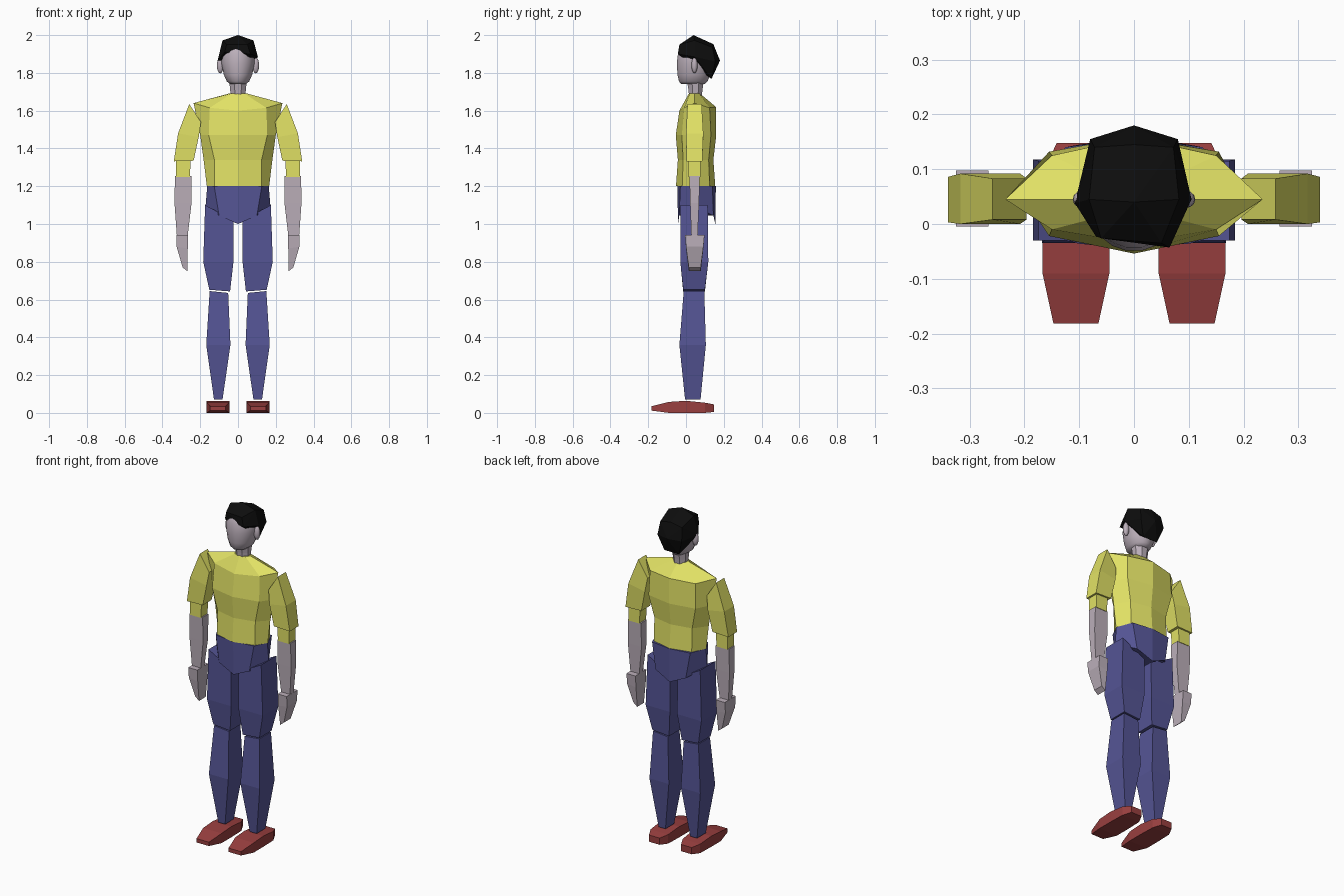
import bpy, bmesh, math


def material(name, rgb):
    m = bpy.data.materials.new(name)
    m.diffuse_color = (*rgb, 1)
    return m


YELLOW = material("yellow_cloth", (0.75, 0.75, 0.13))
BLUE = material("blue_cloth", (0.09, 0.09, 0.30))
RED = material("red_leather", (0.32, 0.05, 0.05))
SKIN = material("skin", (0.50, 0.43, 0.49))
BLACK = material("black_hair", (0.004, 0.004, 0.004))


def finish(name, bm, mat, mirror=False, smooth=False):
    bmesh.ops.recalc_face_normals(bm, faces=bm.faces[:])
    me = bpy.data.meshes.new(name)
    bm.to_mesh(me)
    bm.free()
    me.materials.append(mat)
    ob = bpy.data.objects.new(name, me)
    bpy.context.collection.objects.link(ob)
    if mirror:
        mod = ob.modifiers.new("mirror", 'MIRROR')
        mod.use_mirror_merge = False
    if smooth:
        for p in me.polygons:
            p.use_smooth = True
    return ob


def loft(name, rings, mat, **kw):
    """Skin closed rings of equal point count and cap both ends."""
    bm = bmesh.new()
    vs = [[bm.verts.new(p) for p in r] for r in rings]
    n = len(vs[0])
    for a, b in zip(vs, vs[1:]):
        for i in range(n):
            j = (i + 1) % n
            bm.faces.new((a[i], a[j], b[j], b[i]))
    bm.faces.new(vs[0])
    bm.faces.new(vs[-1])
    return finish(name, bm, mat, **kw)


def box(x0, z0, x1, z1, y0, y1):
    """Four-sided limb section; inner and outer sides may differ in height."""
    return [(x0, y0, z0), (x1, y0, z1), (x1, y1, z1), (x0, y1, z0)]


def octagon(side, mid, front, back, zf, zm, zs, my=(-0.02, 0.13), zb=None):
    """Eight-sided trunk section; heights at front, corners, sides, back."""
    zb = zf if zb is None else zb
    f, b = my
    return [(0, front, zf), (mid, f, zm), (side, 0.045, zs), (mid, b, zm),
            (0, back, zb), (-mid, b, zm), (-side, 0.045, zs), (-mid, f, zm)]


# Shoes: sections along y (y, half width, bottom, top)
shoe = []
for y, w, z0, z1 in [(-0.182, 0.041, 0.012, 0.035), (-0.09, 0.061, 0, 0.058),
                     (0.0, 0.061, 0, 0.064), (0.10, 0.058, 0, 0.054),
                     (0.148, 0.035, 0.005, 0.045)]:
    c = 0.106
    shoe.append([(c - w, y, z0), (c + w, y, z0), (c + w, y, z1), (c - w, y, z1)])
loft("shoes", shoe, RED, mirror=True)

# Legs
loft("lower_legs", [box(0.082, 0.07, 0.127, 0.07, -0.005, 0.077),
                    box(0.04, 0.36, 0.168, 0.36, -0.035, 0.105),
                    box(0.052, 0.635, 0.15, 0.645, -0.012, 0.097)],
     BLUE, mirror=True)
loft("thighs", [box(0.042, 0.643, 0.152, 0.652, -0.015, 0.10),
                box(0.024, 0.80, 0.184, 0.80, -0.03, 0.118),
                box(0.024, 1.02, 0.174, 1.10, -0.03, 0.115)],
     BLUE, mirror=True)

# Pelvis with a V-shaped lower edge
loft("pelvis", [octagon(0.172, 0.10, -0.042, 0.155, 1.0, 1.045, 1.09, (-0.036, 0.145)),
                octagon(0.163, 0.126, -0.046, 0.158, 1.2, 1.2, 1.2, (-0.03, 0.14))],
     BLUE)

# Shirt body
loft("shirt_body", [octagon(0.165, 0.125, -0.053, 0.155, 1.2, 1.2, 1.2, (-0.02, 0.125)),
                    octagon(0.182, 0.125, -0.043, 0.145, 1.34, 1.34, 1.34, (-0.015, 0.12)),
                    octagon(0.20, 0.155, -0.054, 0.16, 1.47, 1.47, 1.47, (-0.022, 0.132)),
                    octagon(0.235, 0.15, -0.035, 0.158, 1.60, 1.615, 1.64, (-0.01, 0.125), 1.62),
                    octagon(0.05, 0.035, 0.015, 0.075, 1.69, 1.69, 1.69, (0.02, 0.07))],
     YELLOW)

# Arms
loft("sleeves", [box(0.235, 1.335, 0.34, 1.332, 0.003, 0.086),
                 box(0.208, 1.46, 0.317, 1.48, 0.0, 0.092),
                 box(0.196, 1.54, 0.258, 1.635, 0.008, 0.083)],
     YELLOW, mirror=True)
loft("cuffs", [box(0.255, 1.25, 0.328, 1.25, 0.013, 0.076),
               box(0.25, 1.345, 0.328, 1.345, 0.013, 0.076)],
     YELLOW, mirror=True)
loft("forearms", [box(0.266, 0.94, 0.324, 0.94, 0.028, 0.062),
                  box(0.246, 1.11, 0.336, 1.11, 0.022, 0.069),
                  box(0.247, 1.253, 0.334, 1.253, 0.018, 0.073)],
     SKIN, mirror=True)
loft("hands", [box(0.268, 0.75, 0.293, 0.77, 0.015, 0.078),
               box(0.266, 0.87, 0.325, 0.88, 0.0, 0.092),
               box(0.266, 0.942, 0.325, 0.942, -0.005, 0.098)],
     SKIN, mirror=True)


# Neck and head: elliptical sections (z, half width, front y, back y)
def ellipses(sections, n):
    out = []
    for z, w, y0, y1 in sections:
        c, d = (y0 + y1) / 2, (y1 - y0) / 2
        out.append([(w * math.cos(2 * math.pi * (i + 0.5) / n),
                     c + d * math.sin(2 * math.pi * (i + 0.5) / n), z)
                    for i in range(n)])
    return out


loft("neck", ellipses([(1.66, 0.04, 0.015, 0.085), (1.71, 0.045, 0.01, 0.09),
                       (1.77, 0.052, 0.0, 0.10)], 8), SKIN)
loft("head", ellipses([(1.74, 0.042, -0.025, 0.10), (1.755, 0.06, -0.038, 0.115),
                       (1.79, 0.076, -0.046, 0.13), (1.85, 0.088, -0.05, 0.14),
                       (1.90, 0.088, -0.044, 0.145), (1.93, 0.075, -0.032, 0.13),
                       (1.955, 0.045, -0.012, 0.10)], 20),
     SKIN, smooth=True)

# Ears
bm = bmesh.new()
bmesh.ops.create_uvsphere(bm, u_segments=12, v_segments=8, radius=1)
bmesh.ops.scale(bm, vec=(0.018, 0.016, 0.042), verts=bm.verts)
bmesh.ops.translate(bm, vec=(0.094, 0.045, 1.84), verts=bm.verts)
finish("ears", bm, SKIN, mirror=True, smooth=True)

# Hair: faceted shell with a lopsided fringe
pts = [(0, 0.04, 2.0), (0.065, -0.043, 1.90), (0.05, -0.035, 1.95),
       (-0.06, -0.026, 1.95), (-0.07, -0.022, 1.91), (-0.108, 0.038, 1.865),
       (0.105, 0.045, 1.885), (0, 0.145, 1.952), (0, 0.18, 1.865)]
for s in (-1, 1):
    pts += [(s * 0.082, 0.045, 1.972), (s * 0.072, 0.14, 1.935),
            (s * 0.08, 0.155, 1.86), (s * 0.048, 0.135, 1.768)]
bm = bmesh.new()
for p in pts:
    bm.verts.new(p)
hull = bmesh.ops.convex_hull(bm, input=bm.verts[:])
bmesh.ops.delete(bm, geom=[v for v in bm.verts if not v.link_faces], context='VERTS')
finish("hair", bm, BLACK)
